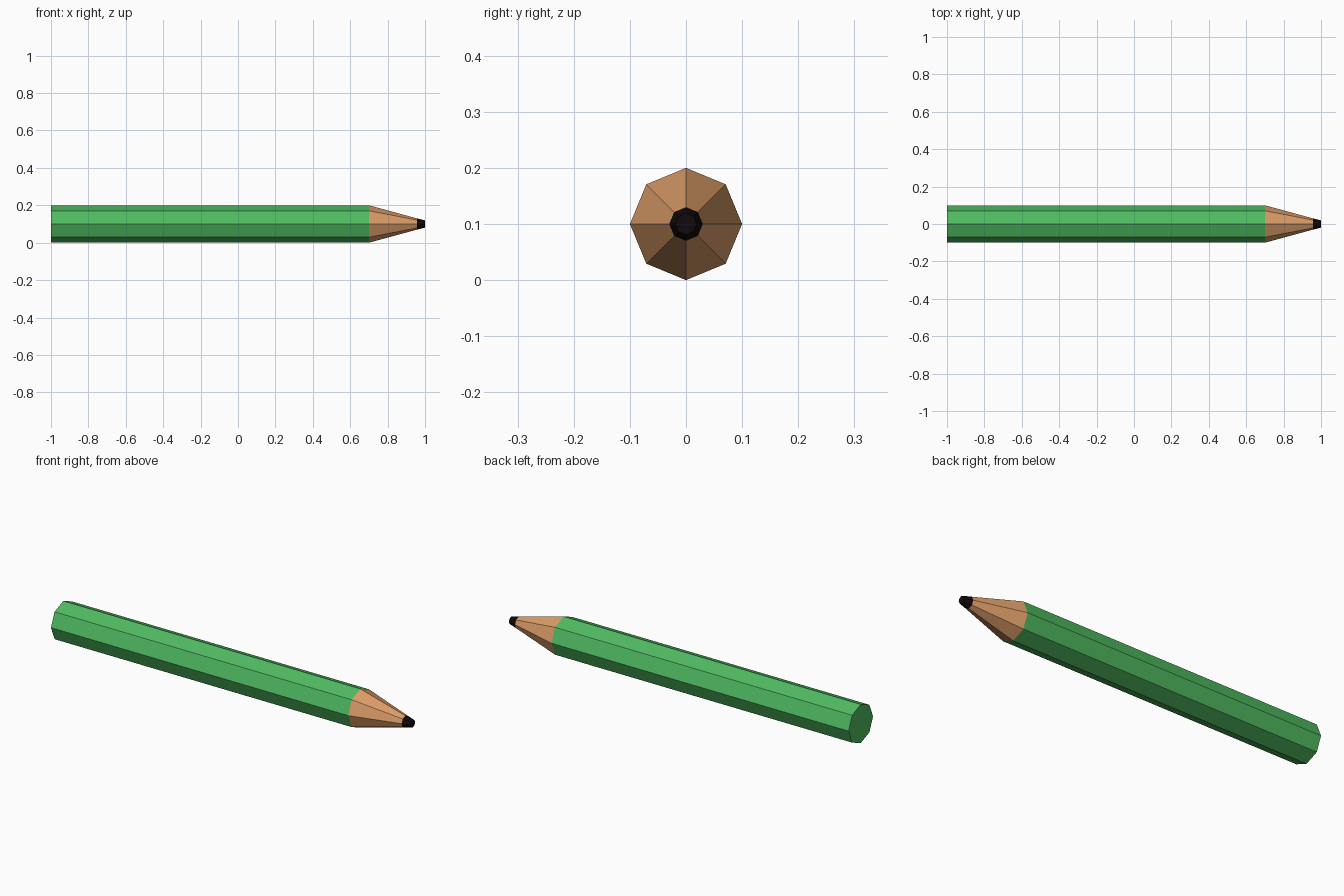
import bpy, bmesh
from math import cos, sin, tau

if "Cube" in bpy.data.objects:
    bpy.data.objects.remove(bpy.data.objects["Cube"])

SIDES = 8
AXIS_Z = 0.1


def material(name, rgb):
    mat = bpy.data.materials.new(name)
    mat.diffuse_color = (*rgb, 1)
    mat.use_nodes = True
    mat.node_tree.nodes["Principled BSDF"].inputs["Base Color"].default_value = mat.diffuse_color
    return mat


def octagon_section(name, x0, r0, x1, r1, mat, cap_start=False, cap_end=False):
    """Eight-sided tapered tube along x with optional end caps."""
    bm = bmesh.new()
    rings = [[bm.verts.new((x, r * cos(tau * i / SIDES), AXIS_Z + r * sin(tau * i / SIDES)))
              for i in range(SIDES)] for x, r in ((x0, r0), (x1, r1))]
    a, b = rings
    for i in range(SIDES):
        j = (i + 1) % SIDES
        bm.faces.new((a[i], a[j], b[j], b[i])[::-1])
    if cap_start:
        bm.faces.new(a[::-1])
    if cap_end:
        bm.faces.new(b)
    for f in bm.faces:  # point every normal away from the section's middle
        f.normal_update()
        c = f.calc_center_median()
        c.x -= (x0 + x1) / 2
        c.z -= AXIS_Z
        if f.normal.dot(c) < 0:
            f.normal_flip()
    mesh = bpy.data.meshes.new(name)
    bm.to_mesh(mesh)
    bm.free()
    mesh.materials.append(mat)
    obj = bpy.data.objects.new(name, mesh)
    bpy.context.collection.objects.link(obj)
    return obj


green = material("green_paint", (0.08, 0.50, 0.12))
wood = material("bare_wood", (0.72, 0.34, 0.14))
black = material("graphite", (0.006, 0.003, 0.004))

# Painted shaft with flat back end
octagon_section("pencil_shaft", -1.0, 0.1, 0.7, 0.1, green, cap_start=True)
# Sharpened wood taper
octagon_section("wood_taper", 0.7, 0.1, 0.957, 0.03, wood)
# Blunt lead tip
octagon_section("lead_tip", 0.957, 0.03, 1.0, 0.019, black, cap_end=True)
